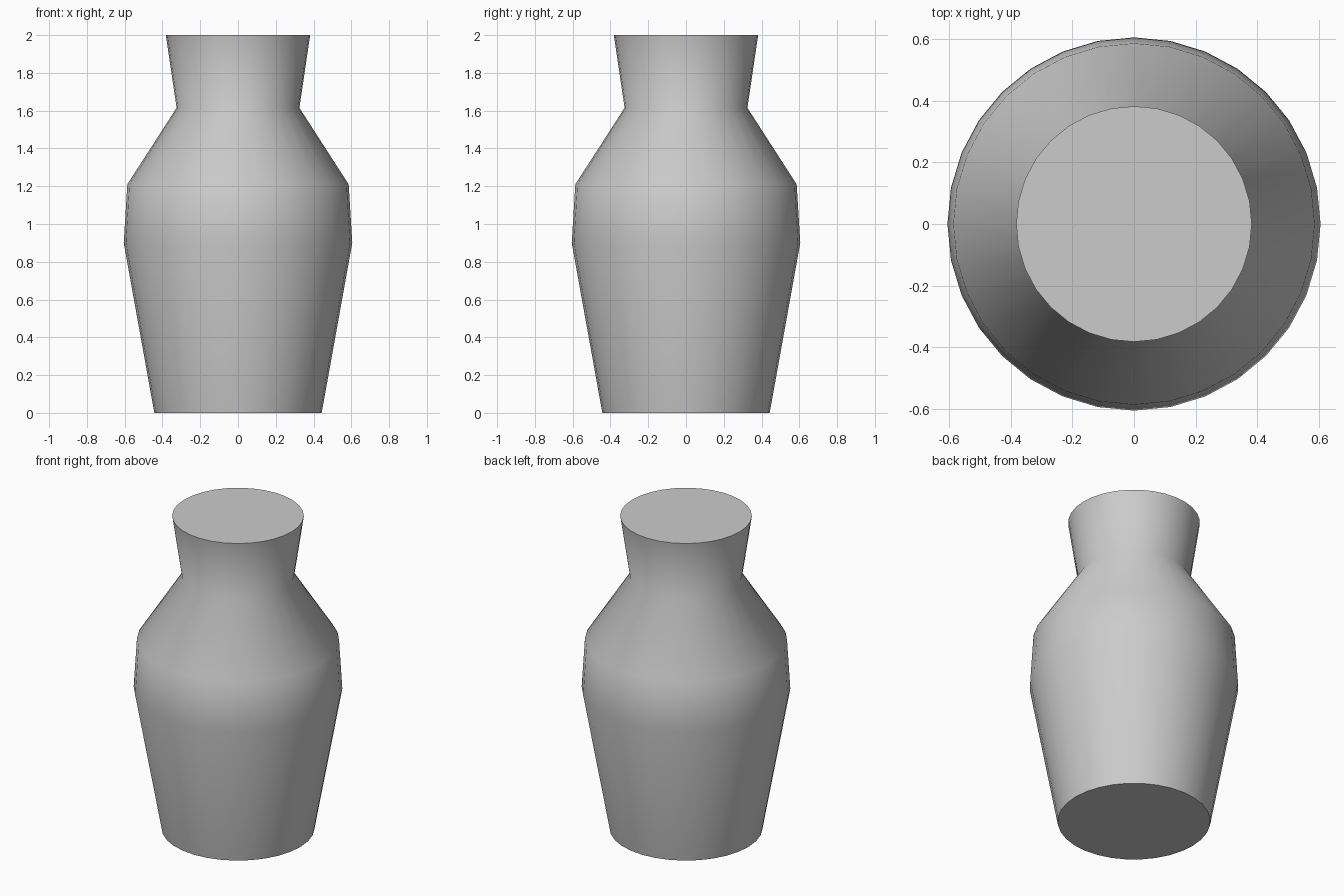
import bpy, bmesh
from math import cos, sin, tau, radians

if "Cube" in bpy.data.objects:
    bpy.data.objects.remove(bpy.data.objects["Cube"])

SIDES = 32
# (radius, height) from foot to rim
PROFILE = [(0.443, 0.0), (0.605, 0.9), (0.586, 1.21), (0.325, 1.615), (0.382, 2.0)]

# Vase body: stacked rings joined by quads, closed at foot and rim
bm = bmesh.new()
rings = [[bm.verts.new((r * cos(tau * i / SIDES), r * sin(tau * i / SIDES), z))
          for i in range(SIDES)] for r, z in PROFILE]
for low, high in zip(rings, rings[1:]):
    for i in range(SIDES):
        j = (i + 1) % SIDES
        bm.faces.new((low[i], low[j], high[j], high[i]))
bm.faces.new(rings[0][::-1])
bm.faces.new(rings[-1])

mesh = bpy.data.meshes.new("vase")
bm.to_mesh(mesh)
bm.free()
vase = bpy.data.objects.new("vase", mesh)
bpy.context.collection.objects.link(vase)

# Smooth wall, crisp foot and rim edges
bpy.context.view_layer.objects.active = vase
vase.select_set(True)
bpy.ops.object.shade_smooth_by_angle(angle=radians(60))
